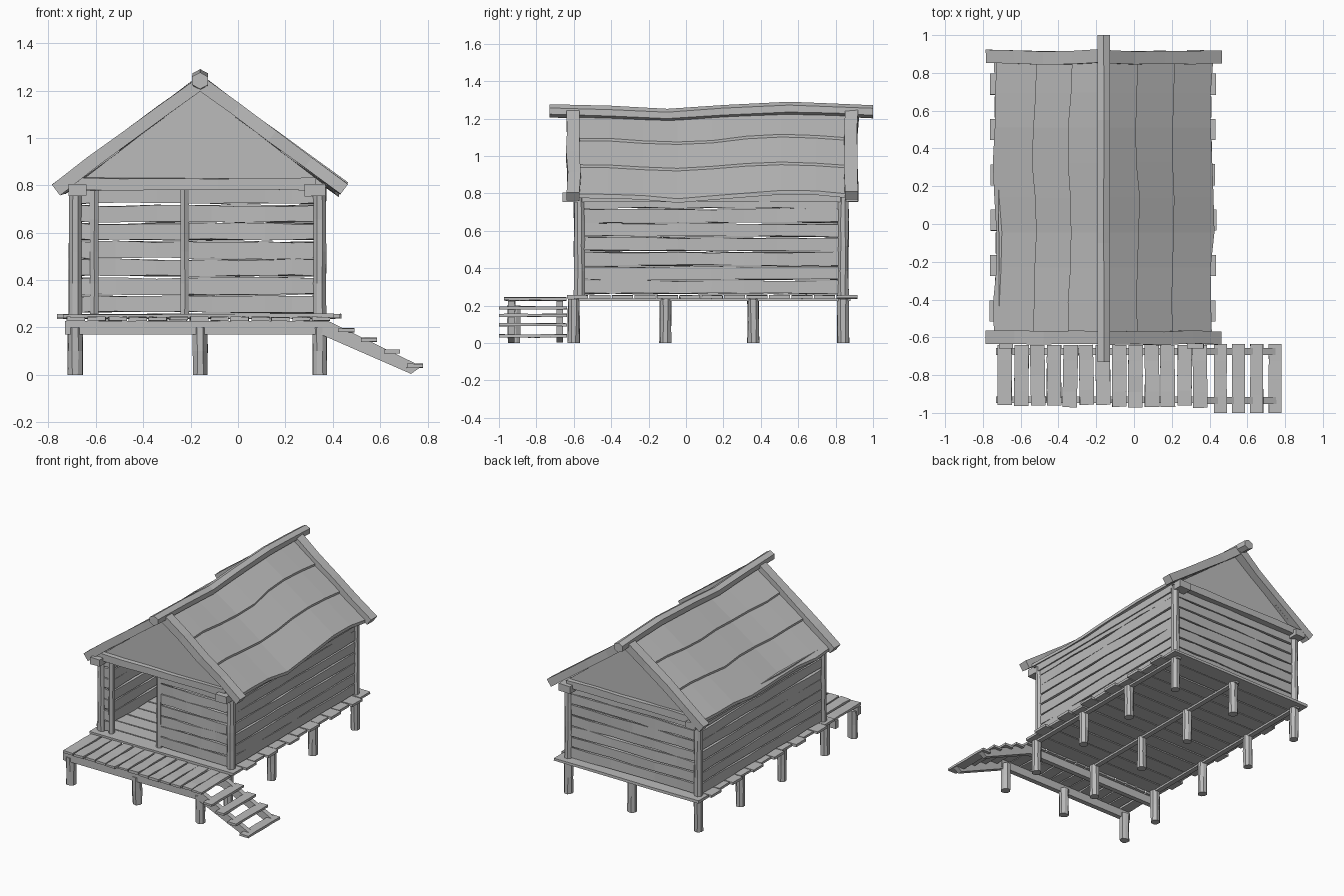
import bpy, bmesh, math, random
from mathutils import Vector

random.seed(4)
old = bpy.data.objects.get("Cube")
if old:
    bpy.data.objects.remove(old)

GREY = (0.5, 0.5, 0.5, 1)
wood = bpy.data.materials.new("weathered_grey_wood")
wood.use_nodes = True
wood.diffuse_color = GREY
bsdf = wood.node_tree.nodes["Principled BSDF"]
bsdf.inputs["Base Color"].default_value = GREY
bsdf.inputs["Roughness"].default_value = 0.9


def jit(a):
    return random.uniform(-a, a)


def loft(name, rings):
    """Skin a list of equal-sized rings and cap both ends."""
    bm = bmesh.new()
    vs = [[bm.verts.new(p) for p in ring] for ring in rings]
    n = len(vs[0])
    for a, b in zip(vs, vs[1:]):
        for i in range(n):
            k = (i + 1) % n
            bm.faces.new((a[i], a[k], b[k], b[i]))
    bm.faces.new(vs[0])
    bm.faces.new(vs[-1])
    bmesh.ops.recalc_face_normals(bm, faces=bm.faces)
    mesh = bpy.data.meshes.new(name)
    bm.to_mesh(mesh)
    bm.free()
    mesh.materials.append(wood)
    obj = bpy.data.objects.new(name, mesh)
    bpy.context.collection.objects.link(obj)
    return obj


def timber(name, path, w, h, cuts=1, j=0.0, sides=4):
    """Rough-hewn timber along a path; w is across, h is upward."""
    pts = [Vector(p) for p in path]
    if len(pts) == 2:
        a, b = pts
        pts = [a.lerp(b, i / cuts) for i in range(cuts + 1)]
    axis = (pts[-1] - pts[0]).normalized()
    side = axis.cross(Vector((0, 0, 1)))
    side = side.normalized() if side.length > 0.01 else Vector((1, 0, 0))
    up = side.cross(axis)
    rings = []
    for p in pts:
        ring = []
        for i in range(sides):
            t = 2 * math.pi * (i + 0.5) / sides
            r = math.sqrt(0.5) if sides == 4 else 0.5
            ring.append(p + side * (math.cos(t) * w * r + jit(j * 0.4))
                        + up * (math.sin(t) * h * r + jit(j)))
        rings.append(ring)
    return loft(name, rings)


MID = -0.16
POST_X = (-0.687, MID, 0.345)
FRONT, BACK = -0.57, 0.84

# Stilts under the house and the porch
for x in POST_X:
    for y in (-0.6, -0.11, 0.36, 0.84):
        timber("house_stilt", [(x, y, 0), (x, y, 0.235)], 0.064, 0.064, 2, 0.004, 8)
    timber("porch_stilt", [(x, -0.92, 0), (x, -0.92, 0.2)], 0.066, 0.066, 2, 0.006, 8)
    timber("floor_joist", [(x, -0.6, 0.231), (x, 0.88, 0.231)], 0.035, 0.014)

# House floor, boards running across
COUNT = 13
pitch = 1.56 / COUNT
for i in range(COUNT):
    y = -0.64 + pitch * (i + 0.5)
    out = 0.012 if i % 2 else -0.012
    timber("floor_board", [(-0.75 - out + jit(0.005), y, 0.247),
                           (0.422 + out + jit(0.005), y, 0.247)],
           pitch - 0.008, 0.018, 3, 0.002)

# Porch beams and boards
for y in (-0.93, -0.675):
    timber("porch_beam", [(-0.73, y, 0.198), (0.385, y, 0.198)], 0.035, 0.056)
for i in range(13):
    x = -0.683 + i * 0.0862
    timber("porch_board", [(x + jit(0.004), -0.965 + jit(0.008), 0.236),
                           (x + jit(0.004), -0.64, 0.236)], 0.076, 0.016, 4, 0.003)

# Stair: two sloping stringers and four treads
for y in (-0.935, -0.675):
    outline = [(0.35, 0.17), (0.385, 0.225), (0.775, 0.035), (0.73, 0.004)]
    loft("stair_stringer", [[(x, y + s, z) for x, z in outline] for s in (-0.018, 0.018)])
for x, z in ((0.457, 0.188), (0.553, 0.148), (0.65, 0.098), (0.747, 0.038)):
    timber("stair_tread", [(x, -1.0, z), (x, -0.635, z)], 0.068, 0.016, 4, 0.002)

# Wall posts
for x in (POST_X[0], POST_X[2]):
    for y in (FRONT, BACK):
        timber("corner_post", [(x, y, 0.25), (x, y, 0.79)], 0.058, 0.06, 4, 0.004, 8)
for x in (-0.607, -0.225):
    timber("door_post", [(x, FRONT, 0.25), (x, FRONT, 0.79)], 0.042, 0.05, 4, 0.002, 6)


# Walls of seven warped boards with gaps between them
def wall(name, a, b, cuts):
    for i in range(7):
        z = 0.298 + i * 0.0765
        timber(name, [(*a, z + jit(0.003)), (*b, z + jit(0.003))], 0.018, 0.068, cuts, 0.0045)


wall("left_wall_board", (0.35, FRONT), (0.35, BACK), 8)
wall("right_wall_board", (-0.69, FRONT), (-0.69, BACK), 8)
wall("back_wall_board", (-0.69, BACK), (0.35, BACK), 6)
wall("front_wall_board", (-0.225, FRONT), (0.34, FRONT), 5)
wall("door_side_board", (-0.68, FRONT), (-0.61, FRONT), 1)

# Top plates, tie beams and gable panels
for x, w in ((-0.678, 0.075), (0.325, 0.088)):
    timber("top_plate", [(x, -0.66, 0.781), (x, 0.92, 0.781)], w, 0.05, 3, 0.003)
for y, g in ((-0.595, -0.58), (0.865, 0.85)):
    timber("tie_beam", [(-0.7, y, 0.805), (0.33, y, 0.805)], 0.05, 0.05, 5, 0.004)
    tri = [(-0.7, 0.79), (0.38, 0.79), (MID, 1.205)]
    loft("gable_panel", [[(x, g + s, z) for x, z in tri] for s in (-0.01, 0.01)])

# Sagging roof: three overlapping panels per slope
SAG = [(-0.73, 0.005), (-0.4, -0.005), (-0.1, -0.018), (0.2, 0.002),
       (0.55, 0.017), (0.8, 0.01), (1.0, 0.0)]


def sag(y):
    for (y0, s0), (y1, s1) in zip(SAG, SAG[1:]):
        if y <= y1:
            return s0 + (s1 - s0) * (y - y0) / (y1 - y0)
    return 0


ROWS = 9
for side, label in ((1, "left"), (-1, "right")):
    for start, end in ((0, 0.18), (0.15, 0.37), (0.34, 0.575)):
        rings = []
        for i in range(ROWS):
            y = -0.6 + 1.48 * i / (ROWS - 1)
            e = end + 0.008 * math.sin(y * 7 + side) + jit(0.006)
            ring = []
            for d, lift in ((start, -0.004), (e, 0.012), (e, -0.01), (start, -0.02)):
                ring.append((MID + side * d, y, 1.218 - 0.758 * d + lift + sag(y)))
            rings.append(ring)
        loft(label + "_roof_panel", rings)

# Barge boards at both gables
for y in (-0.602, 0.885):
    for ex, ez in ((-0.768, 0.782), (0.448, 0.785)):
        path = []
        for i in range(5):
            t = i / 4
            path.append((MID + (ex - MID) * t, y + jit(0.006), 1.232 + (ez - 1.232) * t + jit(0.003)))
        timber("barge_board", path, 0.07, 0.054, j=0.003)

# Ridge log following the sag
timber("ridge_log", [(MID, y, 1.236 + s) for y, s in SAG], 0.076, 0.072, j=0.002, sides=6)
